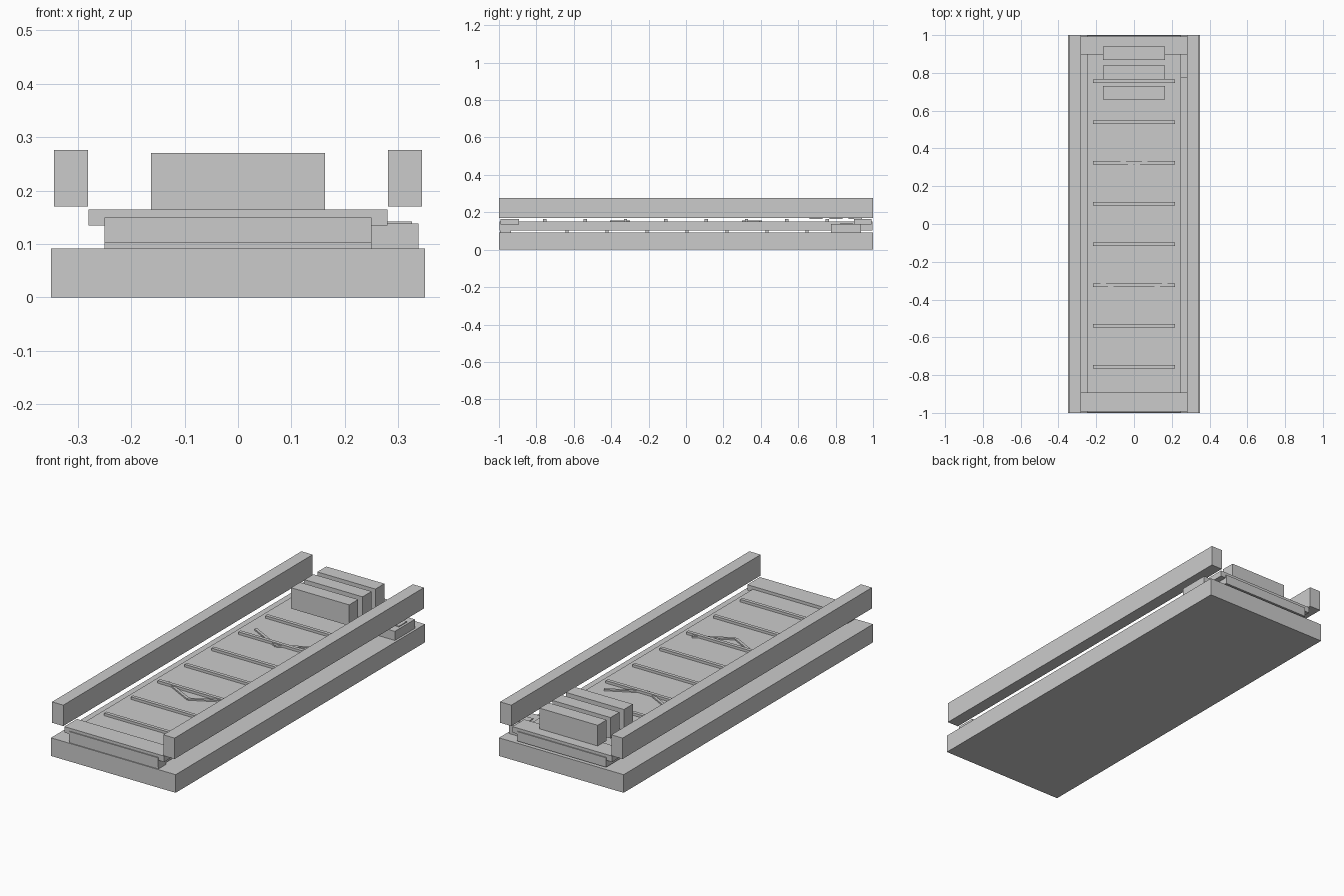
import bpy, math
from mathutils import Matrix, Vector


def box(name, x0, x1, y0, y1, z0, z1):
    """Box given by its limits on each axis."""
    bpy.ops.mesh.primitive_cube_add(size=1)
    o = bpy.context.object
    o.name = name
    o.data.transform(Matrix.Diagonal((x1 - x0, y1 - y0, z1 - z0, 1)))
    o.location = ((x0 + x1) / 2, (y0 + y1) / 2, (z0 + z1) / 2)
    return o


# base slab and flat belt
box("base", -0.35, 0.35, -1, 1, 0, 0.092)
box("belt", -0.25, 0.25, -0.998, 0.998, 0.102, 0.15)

# raised side rails
for side, name in ((-1, "left_rail"), (1, "right_rail")):
    a, b = sorted((side * 0.281, side * 0.344))
    box(name, a, b, -1, 1, 0.17, 0.276)

# end plates across the belt
box("front_end_plate", -0.28, 0.28, -0.993, -0.892, 0.135, 0.165)
box("back_end_plate", -0.28, 0.28, 0.897, 0.993, 0.135, 0.165)

# front support under the belt
box("front_support", -0.25, 0.25, -0.995, -0.935, 0.092, 0.102)

# cleats on the upper and lower run
for i in range(8):
    y = -0.755 + i * 0.2157
    box(f"upper_cleat_{i + 1}", -0.218, 0.218, y - 0.009, y + 0.009, 0.15, 0.163)
for i in range(7):
    y = -0.635 + i * 0.2135
    box(f"lower_cleat_{i + 1}", -0.238, 0.238, y - 0.008, y + 0.008, 0.093, 0.102)

# chevron markers, each a pair of slanted strips
for i, y in enumerate((-0.40, 0.305)):
    for side in (-1, 1):
        dx, dy = side * 0.18, 0.095
        L = math.hypot(dx, dy)
        o = box(f"chevron_{i + 1}_{'left' if side < 0 else 'right'}",
                -L / 2, L / 2, -0.007, 0.007, 0.149, 0.157)
        o.location = Vector((dx / 2, y + dy / 2, 0.153))
        o.rotation_euler.z = math.atan2(dy, dx)

# row of blocks at the back
for i, y in enumerate((0.695, 0.802, 0.905)):
    box(f"block_{i + 1}", -0.163, 0.163, y - 0.036, y + 0.036, 0.164, 0.27)

# motor housing with lid
box("motor_housing", 0.25, 0.338, 0.775, 0.935, 0.092, 0.138)
box("motor_lid", 0.28, 0.326, 0.825, 0.89, 0.138, 0.142)
